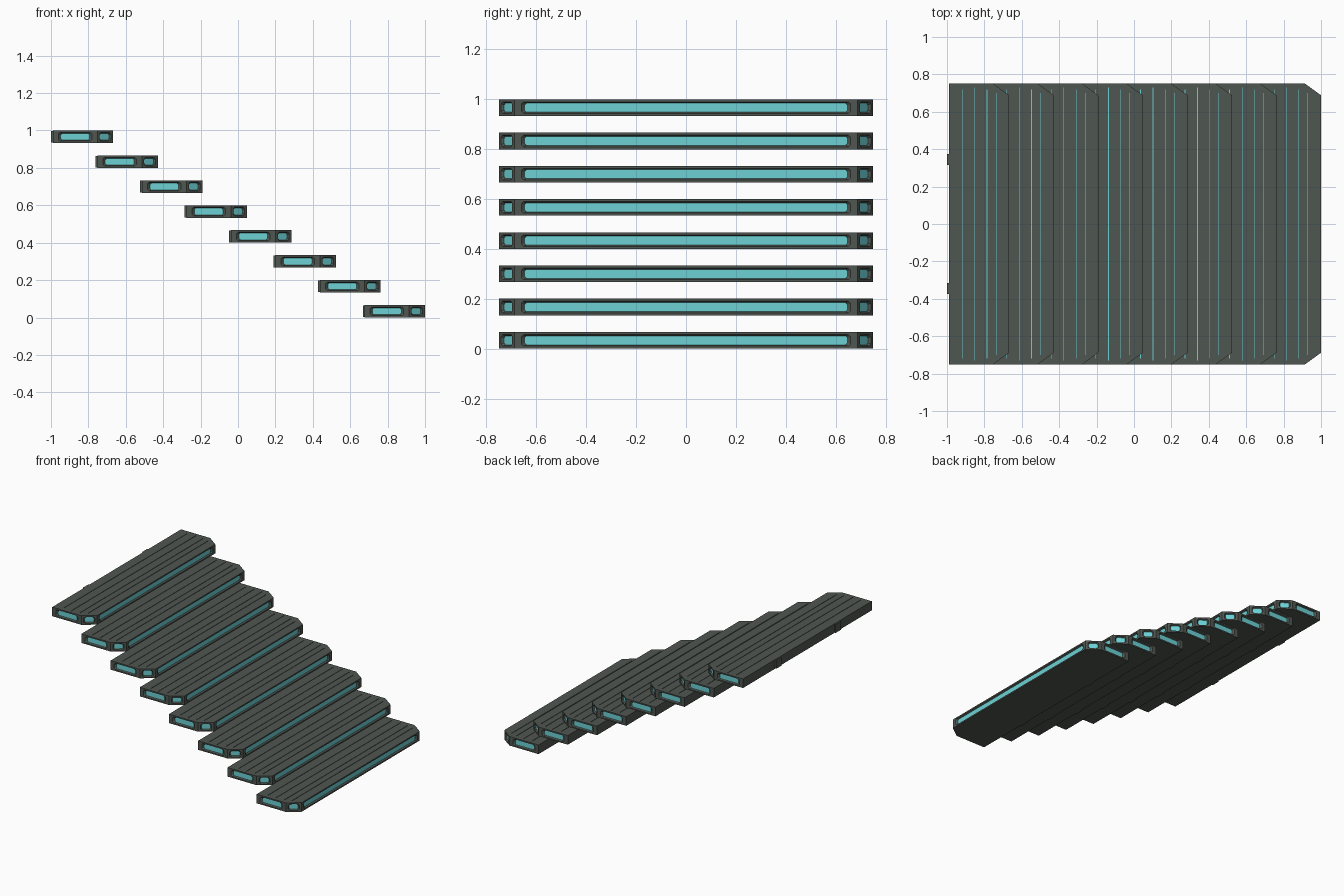
import bpy, bmesh
from mathutils import Vector as V

if "Cube" in bpy.data.objects:
    bpy.data.objects.remove(bpy.data.objects["Cube"])

def material(name, col):
    m = bpy.data.materials.new(name)
    m.diffuse_color = (*col, 1)
    m.use_nodes = True
    m.node_tree.nodes["Principled BSDF"].inputs["Base Color"].default_value = m.diffuse_color
    return m

DARK = material("dark_grey_green", (0.078, 0.094, 0.081))
GLOW = material("glow_cyan", (0.15, 0.64, 0.66))

N, H, D, HY = 8, 0.067, 0.333, 0.75      # steps, thickness, depth, half length
BACK, TAPER, FRONT_Y = 0.01, 0.248, 0.688  # back edge, chamfer start, chamfered half length
UP = V((0, 0, 1))

def half_width(x):
    if x <= TAPER:
        return HY
    return HY + (FRONT_Y - HY) * (x - TAPER) / (D - TAPER)

def face(bm, pts, ref, mat=0):
    """Add a face whose normal points along ref."""
    f = bm.faces.new([bm.verts.new(p) for p in pts])
    f.normal_update()
    if f.normal.dot(ref) < 0:
        f.normal_flip()
    f.material_index = mat

def lit_wall(bm, p, q, out, margin):
    """Wall from p to q with a recessed glowing panel with cut corners."""
    p, q = V((*p, 0)), V((*q, 0))
    length = (q - p).length
    t = (q - p) / length
    out = V(out).normalized()
    at = lambda u, z, d=0: p + t * u + UP * z - out * d

    def ring(m, mz, c, d):
        a, b, lo, hi = m, length - m, mz, H - mz
        return [at(*uz, d) for uz in ((a + c, lo), (b - c, lo), (b, lo + c), (b, hi - c),
                                      (b - c, hi), (a + c, hi), (a, hi - c), (a, lo + c))]
    corner = [at(0, 0), at(length, 0), at(length, H), at(0, H)]
    hole = ring(margin * 0.7, 0.010, 0.009, 0)
    floor = ring(margin, 0.0155, 0.008, 0.010)
    for i in range(4):
        a, b = corner[i], corner[(i + 1) % 4]
        face(bm, [a, b, hole[2 * i + 1], hole[2 * i]], out)
        face(bm, [b, hole[(2 * i + 2) % 8], hole[2 * i + 1]], out)
    centre = at(length / 2, H / 2)
    for i in range(8):
        j = (i + 1) % 8
        face(bm, [hole[i], hole[j], floor[j], floor[i]], centre - (hole[i] + hole[j]) / 2 + out * 0.001)
    face(bm, floor, out, 1)

def step_mesh():
    bm = bmesh.new()
    outline = [(BACK, -HY), (TAPER, -HY), (D, -FRONT_Y), (D, FRONT_Y), (TAPER, HY), (BACK, HY)]
    # glowing ends, cut corners and front edge
    for i, m in enumerate((0.042, 0.022, 0.04, 0.022, 0.042)):
        (x0, y0), (x1, y1) = outline[i], outline[i + 1]
        lit_wall(bm, outline[i], outline[i + 1], (y1 - y0, x0 - x1, 0), m)
    # plain back and underside
    face(bm, [(BACK, -HY, 0), (BACK, HY, 0), (BACK, HY, H), (BACK, -HY, H)], V((-1, 0, 0)))
    face(bm, [(x, y, 0) for x, y in outline], -UP)
    # tread with thin glowing grooves
    g, depth = 0.0016, 0.004
    grooves = {0.082: 0.72, 0.149: 0.73, 0.214: 0.72, 0.263: 0.70}
    cuts = [BACK, TAPER, D] + [x + s for x in grooves for s in (-g, g)]
    cuts.sort()
    for x0, x1 in zip(cuts, cuts[1:]):
        w0, w1 = half_width(x0), half_width(x1)
        L = next((l for x, l in grooves.items() if x0 < x < x1), None)
        if L is None:
            face(bm, [(x0, -w0, H), (x1, -w1, H), (x1, w1, H), (x0, w0, H)], UP)
            continue
        z = H - depth
        for s in (-1, 1):
            face(bm, [(x0, s * w0, H), (x1, s * w1, H), (x1, s * L, H), (x0, s * L, H)], UP)
            face(bm, [(x0, s * L, H), (x1, s * L, H), (x1, s * L, z), (x0, s * L, z)], V((0, -s, 0)))
        for x, n in ((x0, 1), (x1, -1)):
            face(bm, [(x, -L, H), (x, L, H), (x, L, z), (x, -L, z)], V((n, 0, 0)))
        face(bm, [(x0, -L, z), (x1, -L, z), (x1, L, z), (x0, L, z)], UP, 1)
    # mounting tabs on the back
    for s in (-1, 1):
        r = bmesh.ops.create_cube(bm, size=1)
        for v in r["verts"]:
            v.co = V((0.006 + v.co.x * 0.012, s * 0.345 + v.co.y * 0.06, H / 2 + v.co.z * (H - 0.004)))
    bmesh.ops.remove_doubles(bm, verts=bm.verts, dist=1e-5)
    me = bpy.data.meshes.new("step")
    bm.to_mesh(me)
    bm.free()
    me.materials.append(DARK)
    me.materials.append(GLOW)
    return me

# floating staircase, lowest step at +x
mesh = step_mesh()
for i in range(N):
    ob = bpy.data.objects.new(f"step_{i + 1}", mesh)
    ob.location = (1 - D - i * (2 - D) / (N - 1), 0, i * (1 - H) / (N - 1))
    bpy.context.collection.objects.link(ob)
